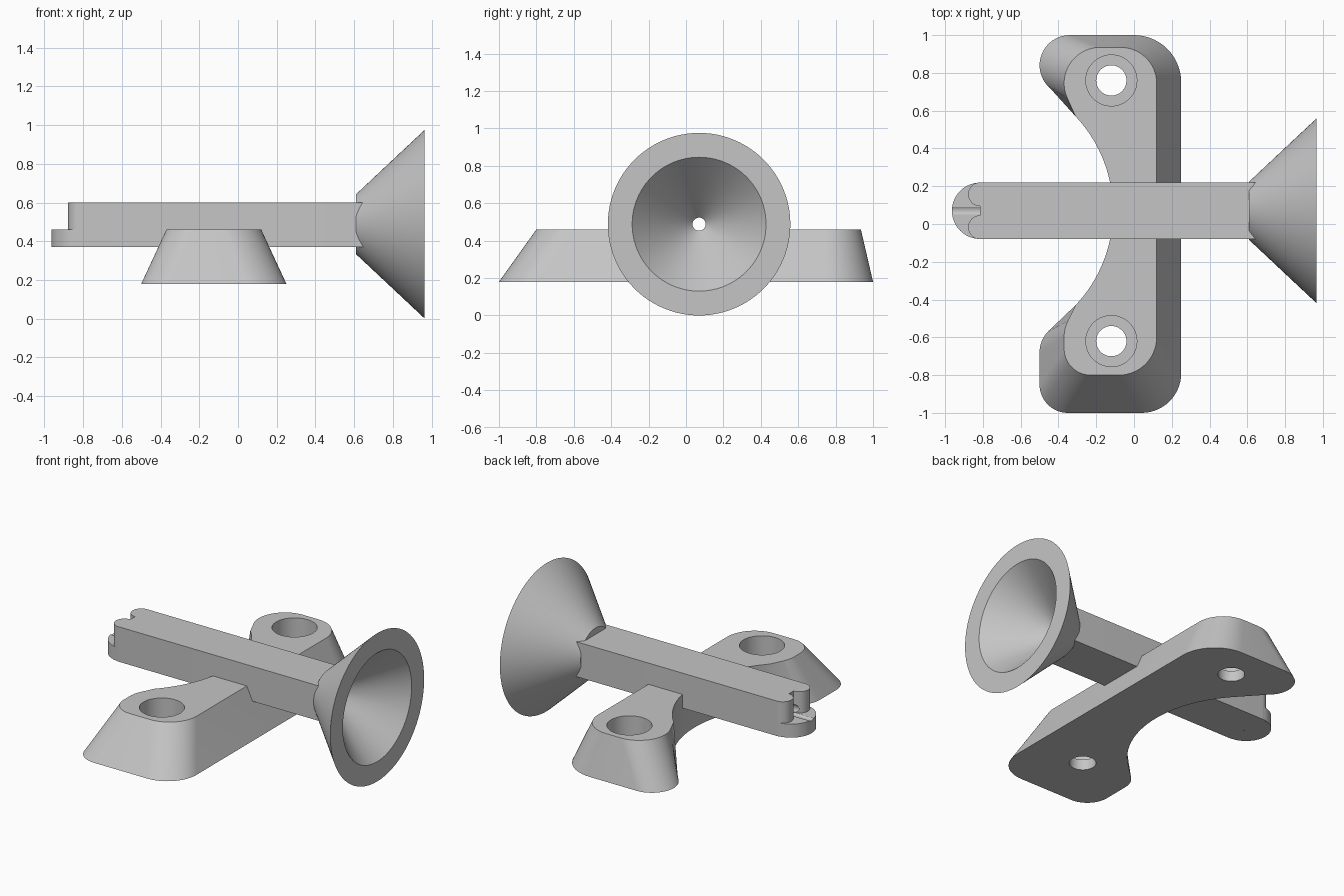
import bpy
import bmesh
from math import cos, sin, pi, radians

cube = bpy.data.objects.get("Cube")
if cube:
    bpy.data.objects.remove(cube, do_unlink=True)

grey = bpy.data.materials.new("plain grey")
colour = (0.56, 0.56, 0.56, 1)
grey.diffuse_color = colour
grey.use_nodes = True
grey.node_tree.nodes["Principled BSDF"].inputs["Base Color"].default_value = colour

AXIS_Y, AXIS_Z = 0.07, 0.488


def arc(cx, cy, r, start, end, steps=14):
    """Points along an arc, angles in degrees."""
    angles = [radians(start + (end - start) * i / steps) for i in range(steps + 1)]
    return [(cx + r * cos(a), cy + r * sin(a)) for a in angles]


def skin(name, rings):
    """Closed solid lofted through rings of equal point count."""
    bm = bmesh.new()
    loops = [[bm.verts.new(p) for p in ring] for ring in rings]
    for low, high in zip(loops, loops[1:]):
        for i in range(len(low)):
            j = (i + 1) % len(low)
            bm.faces.new((low[i], low[j], high[j], high[i]))
    bm.faces.new(loops[0][::-1])
    bm.faces.new(loops[-1])
    bmesh.ops.recalc_face_normals(bm, faces=bm.faces)
    mesh = bpy.data.meshes.new(name)
    bm.to_mesh(mesh)
    bm.free()
    obj = bpy.data.objects.new(name, mesh)
    bpy.context.collection.objects.link(obj)
    return obj


def prism(name, outline, z0, z1):
    return skin(name, [[(x, y, z) for x, y in outline] for z in (z0, z1)])


def turned_x(name, profile, n=96):
    """Solid of revolution around the horn axis; profile holds (x, radius)."""
    turn = [2 * pi * i / n for i in range(n)]
    return skin(name, [[(x, AXIS_Y + r * cos(a), AXIS_Z + r * sin(a)) for a in turn]
                       for x, r in profile])


def turned_z(name, cx, cy, profile, n=64):
    """Solid of revolution around a vertical axis; profile holds (z, radius)."""
    turn = [2 * pi * i / n for i in range(n)]
    return skin(name, [[(cx + r * cos(a), cy + r * sin(a), z) for a in turn]
                       for z, r in profile])


def activate(obj):
    bpy.ops.object.select_all(action='DESELECT')
    obj.select_set(True)
    bpy.context.view_layer.objects.active = obj


def cut(obj, cutter):
    activate(obj)
    mod = obj.modifiers.new("cut", 'BOOLEAN')
    mod.operation = 'DIFFERENCE'
    mod.solver = 'EXACT'
    mod.object = cutter
    bpy.ops.object.modifier_apply(modifier=mod.name)


# Bracket: tapered foot plate with a vertical curved inner wall
inner = arc(-0.84, AXIS_Y, 0.729, 43.3, -43.3, 40)
foot = (arc(0.04, -0.79, 0.21, 270, 360) + arc(0, 0.75, 0.25, 0, 90)
        + arc(-0.34, 0.84, 0.16, 90, 230, 20) + inner
        + arc(-0.34, -0.68, 0.16, 130, 180) + arc(-0.35, -0.85, 0.15, 180, 270))
crown = (arc(-0.08, -0.6, 0.2, 270, 360) + arc(-0.07, 0.745, 0.19, 0, 90)
         + arc(-0.18, 0.745, 0.19, 90, 205, 20) + inner
         + arc(-0.17, -0.6, 0.2, 155, 180) + arc(-0.23, -0.66, 0.14, 180, 270))
bracket = skin("mounting_bracket", [[(x, y, 0.18) for x, y in foot],
                                    [(x, y, 0.46) for x, y in crown]])

# Bar with two rounded lobes at its free end
half = 0.15
lobes = [p for side in (1, -1)
         for p in arc(-0.815, AXIS_Y + side * 0.087, 0.063, 90, 270, 20)]
bar_outline = lobes + [(0.66, AXIS_Y - half), (0.66, AXIS_Y + half)]
bar = prism("bar", bar_outline, 0.37, 0.6)

# Rounded tongue below the lobes
r = half - 0.001
tongue_outline = arc(-0.815, AXIS_Y, r, 90, 270, 40) + [
    (-0.75, AXIS_Y - r), (-0.75, AXIS_Y + r)]
tongue = prism("tongue", tongue_outline, 0.371, 0.46)

# Horn
horn = turned_x("horn", [(0.61, 0.155), (0.965, 0.488)])

# Flared bore running the whole length
bore = turned_x("bore_cutter", [(-1.1, 0.035), (0.62, 0.035), (0.98, 0.372)])
for part in (bracket, bar, tongue, horn):
    cut(part, bore)

# Counterbored screw holes
holes = [turned_z("hole_cutter", -0.12, y,
                  [(0.1, 0.08), (0.25, 0.08), (0.25, 0.135), (0.6, 0.135)])
         for y in (0.76, -0.62)]
for hole in holes:
    cut(bracket, hole)

for cutter in holes + [bore]:
    bpy.data.objects.remove(cutter, do_unlink=True)

# Finish
for part in (bracket, bar, tongue, horn):
    part.data.materials.clear()
    part.data.materials.append(grey)
    activate(part)
    bpy.ops.object.shade_smooth_by_angle(angle=radians(30))
